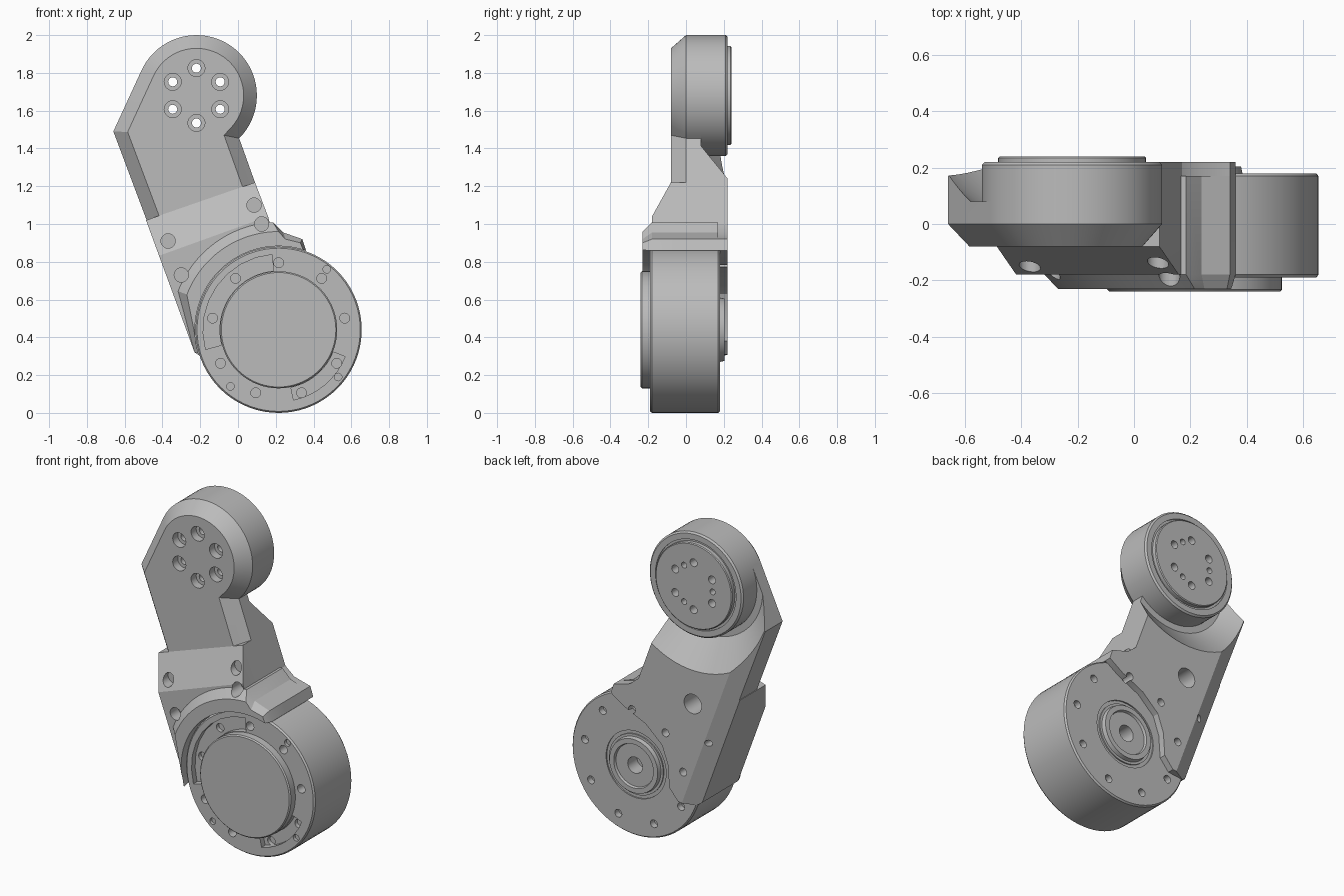
import bpy, bmesh
from math import sin, cos, radians
from mathutils import Matrix, Vector

if "Cube" in bpy.data.objects:
    bpy.data.objects.remove(bpy.data.objects["Cube"], do_unlink=True)

grey = bpy.data.materials.new("machined_grey")
grey.use_nodes = True
COLOR = (0.5, 0.5, 0.5, 1)
grey.diffuse_color = COLOR
grey.node_tree.nodes["Principled BSDF"].inputs["Base Color"].default_value = COLOR

MOTOR = (0.215, 0.44)       # lower axis (x, z)
WRIST = (-0.22, 1.68)       # upper axis (x, z)
TIP, HEEL = (-0.66, 1.49), (-0.23, 0.32)   # ends of the long straight edge


def arc(c, r, a0, a1, n):
    return [(c[0] + r * cos(radians(a0 + (a1 - a0) * i / n)),
             c[1] + r * sin(radians(a0 + (a1 - a0) * i / n))) for i in range(n + 1)]


def circle(c, r, n=72):
    return arc(c, r, 0, 360, n)[:-1]


def inset(pts, d):
    """Mitred inward offset of a closed outline."""
    n = len(pts)
    area = sum(pts[i - 1][0] * pts[i][1] - pts[i][0] * pts[i - 1][1] for i in range(n))
    s = 1 if area > 0 else -1
    out = []
    for i in range(n):
        p, q, r = (Vector(pts[k % n]) for k in (i - 1, i, i + 1))
        a, b = (q - p).normalized(), (r - q).normalized()
        na, nb = Vector((-a.y, a.x)) * s, Vector((-b.y, b.x)) * s
        out.append(tuple(q + (na + nb) * (d / (1 + na.dot(nb)))))
    return out


def loft_into(bm, layers):
    """Skin a stack of equal-count outlines placed along y, with end caps."""
    rings = [[bm.verts.new((x, y, z)) for x, z in pts] for y, pts in layers]
    n = len(rings[0])
    for a, b in zip(rings, rings[1:]):
        for i in range(n):
            j = (i + 1) % n
            bm.faces.new((a[i], a[j], b[j], b[i]))
    bm.faces.new(rings[0])
    bm.faces.new(rings[-1])


def solid(name, *stacks):
    bm = bmesh.new()
    for layers in stacks:
        loft_into(bm, layers)
    bmesh.ops.recalc_face_normals(bm, faces=bm.faces)
    me = bpy.data.meshes.new(name)
    bm.to_mesh(me)
    bm.free()
    me.materials.append(grey)
    ob = bpy.data.objects.new(name, me)
    bpy.context.scene.collection.objects.link(ob)
    return ob


def turned(name, c, profile):
    return solid(name, [(y, circle(c, r)) for r, y in profile])


def holes(centres, r, y0, y1):
    return solid("hole_cutter", *[[(y0, circle(c, r, 20)), (y1, circle(c, r, 20))] for c in centres])


def combine(ob, other, op="DIFFERENCE"):
    mod = ob.modifiers.new("bool", "BOOLEAN")
    mod.operation, mod.solver, mod.object = op, "EXACT", other
    bpy.context.view_layer.update()
    dg = bpy.context.evaluated_depsgraph_get()
    me = bpy.data.meshes.new_from_object(ob.evaluated_get(dg))
    ob.modifiers.clear()
    ob.data = me
    bpy.data.objects.remove(other, do_unlink=True)


def finish(ob):
    bpy.ops.object.select_all(action="DESELECT")
    ob.select_set(True)
    bpy.context.view_layer.objects.active = ob
    bpy.ops.object.shade_smooth_by_angle(angle=radians(25))


# Upper arm: rounded slab with a chamfered front rim
crease_l, crease_r = (-0.487, 1.02), (0.09, 1.22)
slab = [TIP] + arc(WRIST, 0.32, 155, -45, 40) + [crease_r, (0.16, 1.0), (-0.36, 0.69)]
arm = solid("arm", [(0.22, slab), (0, slab), (-0.08, inset(slab, 0.07))])

# Lower arm: thicker wedge sloping forward below the crease
rest = [(0.17, 1.0), (0.3, 0.7), HEEL]
top = [crease_l, crease_r] + rest
low = [(-0.418, 0.832), (0.159, 1.04)] + rest
combine(arm, solid("wedge", [(0.1, top), (-0.08, top), (-0.18, low)]), "UNION")

# Back plate with a stepped edge around the hub
plate = [crease_l, crease_r, (0.17, 1.0), (0.23, 0.95), (0.34, 0.92), (0.36, 0.86),
         (0.27, 0.8), (0.12, 0.73), (0.01, 0.63), (-0.03, 0.52), (-0.04, 0.38),
         (-0.1, 0.31), (-0.2, 0.3), HEEL]
combine(arm, solid("plate", [(0.22, plate), (-0.05, plate)]), "UNION")

# Collar that wraps the motor, chamfered at the front
collar = arc(MOTOR, 0.57, 159, 93, 24) + [(0.24, 0.955), (0.34, 0.92), (0.36, 0.86),
                                          (0.3, 0.7), (-0.1, 0.4), HEEL]
front = arc(MOTOR, 0.52, 159, 90, 24) + [(0.25, 0.92), (0.33, 0.9), (0.35, 0.85),
                                         (0.3, 0.7), (-0.1, 0.4), (-0.21, 0.32)]
combine(arm, solid("collar", [(0.17, collar), (-0.18, collar), (-0.23, front)]), "UNION")

# Motor pocket and conical relief behind the wrist
combine(arm, turned("pocket", MOTOR, [(0.443, -0.3), (0.443, 0.179)]))
combine(arm, turned("relief", WRIST, [(0.36, 0.08), (0.57, 0.25)]))

# Chamfer on the long back edge
bevel = solid("bevel", [(-0.1, [(-0.3, -1), (0.3, -1), (0.3, 1), (-0.3, 1)]),
                        (0.1, [(-0.3, -1), (0.3, -1), (0.3, 1), (-0.3, 1)])])
turn = Matrix.Rotation(-0.352, 4, "Y") @ Matrix.Rotation(radians(28), 4, "Z")
mid = Vector(((TIP[0] + HEEL[0]) / 2, 0.17, (TIP[1] + HEEL[1]) / 2))
bevel.matrix_world = Matrix.Translation(mid) @ turn @ Matrix.Translation((0, 0.1, 0))
combine(arm, bevel)

# Bolt holes in the arm
wrist_bolts = arc(WRIST, 0.145, 30, 330, 5)
motor_bolts = arc(MOTOR, 0.355, 10, 330, 8)
combine(arm, holes([(-0.37, 0.91), (-0.3, 0.73), (0.085, 1.1), (0.125, 1.0)], 0.038, -0.3, -0.1))
combine(arm, holes(wrist_bolts, 0.045, -0.2, -0.03))
combine(arm, holes(wrist_bolts, 0.024, -0.2, 0.3))
combine(arm, holes([(-0.2, 0.94)], 0.06, 0.08, 0.3))
combine(arm, holes([(-0.3, 0.72)], 0.02, 0.12, 0.3))
combine(arm, holes(motor_bolts, 0.024, 0.16, 0.3))
finish(arm)

# Wrist disc with a raised output face
wrist = turned("wrist_disc", WRIST, [
    (0.32, 0), (0.32, 0.21), (0.31, 0.22), (0.275, 0.22), (0.275, 0.212),
    (0.262, 0.212), (0.262, 0.235), (0.257, 0.24)])
combine(wrist, holes(wrist_bolts, 0.024, -0.2, 0.3))
combine(wrist, holes(arc(WRIST, 0.13, 60, 300, 2), 0.018, 0.15, 0.3))
finish(wrist)

# Motor: front cap, drum, and hub at the back
motor = turned("motor", MOTOR, [
    (0.303, -0.24), (0.31, -0.233), (0.31, -0.19), (0.432, -0.19), (0.44, -0.18),
    (0.44, 0.17), (0.432, 0.18), (0.205, 0.18), (0.205, 0.172), (0.185, 0.172),
    (0.185, 0.18), (0.17, 0.18), (0.165, 0.205), (0.135, 0.205), (0.13, 0.19),
    (0.05, 0.19), (0.05, 0.1)])


# Shallow recesses beside the cap
def recess(a0, a1, r):
    pts = arc(MOTOR, r, a0, a1, 8) + arc(MOTOR, 0.313, a1, a0, 24)
    return [(-0.25, pts), (-0.155, pts)]


combine(motor, solid("recess", recess(95, 195, 0.4), recess(-78, -22, 0.38)))
combine(motor, holes(motor_bolts, 0.026, -0.3, -0.13))
combine(motor, holes(motor_bolts, 0.024, 0.14, 0.3))
combine(motor, holes([(0.47, 0.76), (-0.04, 0.14), (0.53, 0.19)], 0.02, -0.3, -0.17))
finish(motor)
